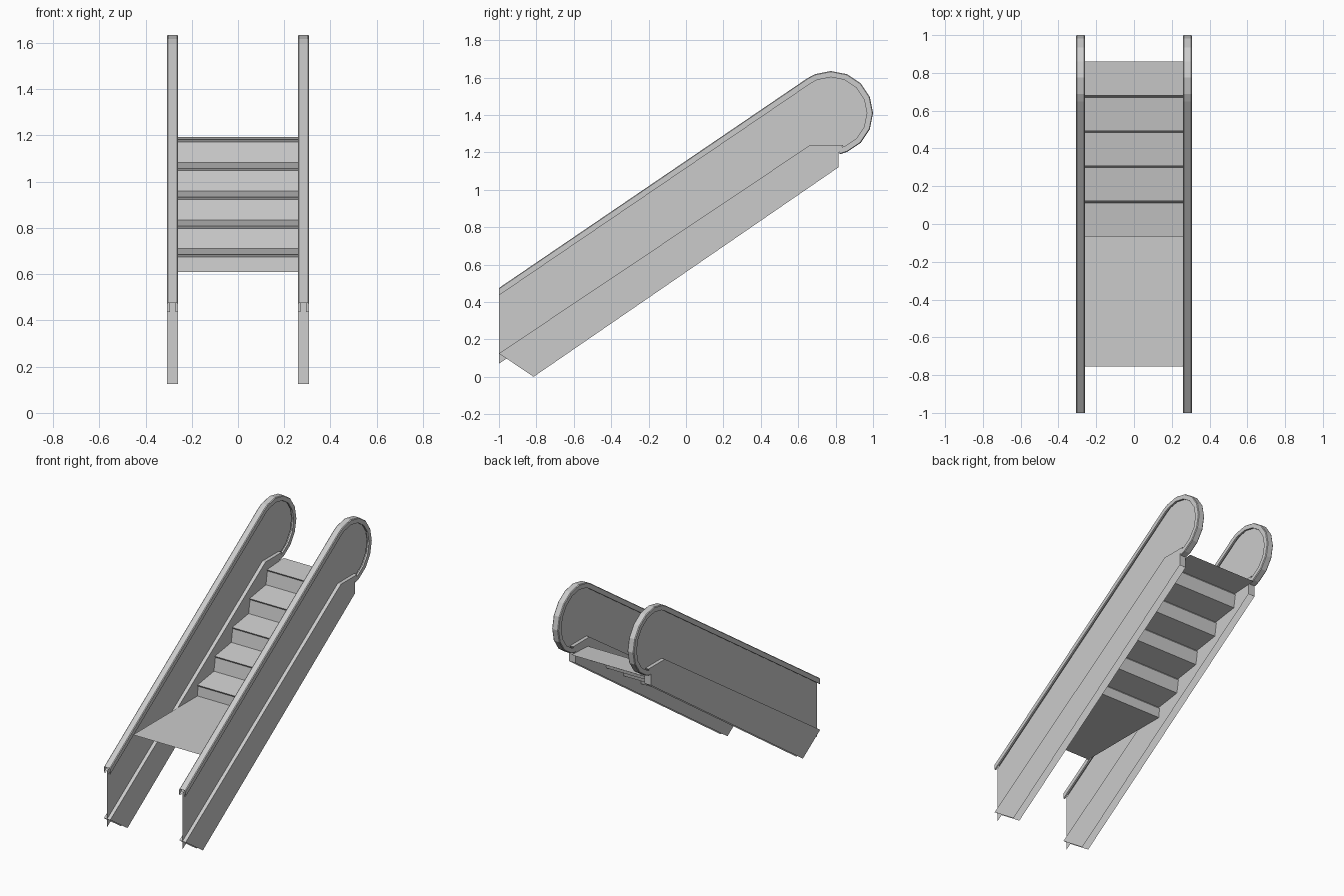
import bpy, math

if "Cube" in bpy.data.objects:
    bpy.data.objects.remove(bpy.data.objects["Cube"])

XC, HW = 0.283, 0.024          # side panel centre and half width
CY, CZ, R = 0.775, 1.41, 0.225  # rounded upper end


def make(name, verts, faces, mirror=False):
    me = bpy.data.meshes.new(name)
    me.from_pydata(verts, [], faces)
    me.update()
    ob = bpy.data.objects.new(name, me)
    bpy.context.collection.objects.link(ob)
    if mirror:
        ob.modifiers.new("Mirror", 'MIRROR')
    return ob


def strip(path, x0, x1, start=0):
    """Sheet of quads following a (y, z) path between two x positions."""
    verts = [(x, y, z) for y, z in path for x in (x0, x1)]
    faces = [(start + 2*i, start + 2*i + 1, start + 2*i + 3, start + 2*i + 2)
             for i in range(len(path) - 1)]
    return verts, faces


# Rail path: lower end, then around the arc; each entry gives the position at a depth
angles = [math.radians(a) for a in [124] + [112.5 - 22.5*i for i in range(9)] + [-78]]


def rail_path(depth):
    pts = [(-1.0, 0.475 - depth * 1.2)]
    return pts + [(CY + (R - depth) * math.cos(a), CZ + (R - depth) * math.sin(a))
                  for a in angles]


# Handrail: inverted channel with inward lips
section = [(-0.012, 0.033), (-HW, 0.033), (-HW, 0.004), (-0.019, 0),
           (0.019, 0), (HW, 0.004), (HW, 0.033), (0.012, 0.033)]
verts, faces = [], []
n = len(angles) + 1
for dx, d in section:
    verts += [(XC + dx, y, z) for y, z in rail_path(d)]
for j in range(len(section) - 1):
    for i in range(n - 1):
        a = j*n + i
        faces.append((a, a + n, a + n + 1, a + 1))
make("handrail", verts, faces, True)

# Balustrade panel: thin sheet under the handrail
outline = rail_path(0.02) + [(0.665, 1.185), (-1.0, 0.07)]
make("balustrade_panel", [(XC, y, z) for y, z in outline],
     [tuple(range(len(outline)))], True)

# Skirt: ledge and upper end cap, with a sheet on each side, open below
cap = [(-1.0, 0.125), (0.665, 1.24), (0.84, 1.24), (0.815, 1.195), (0.815, 1.12)]
verts, faces = strip(cap, XC - HW, XC + HW)
for x in (XC - HW, XC + HW):
    base = len(verts)
    side = cap + [(-0.815, 0.0)]
    verts += [(x, y, z) for y, z in side]
    faces.append(tuple(range(base, base + len(side))))
make("skirt", verts, faces, True)

# Steps: top landing, five nosed risers, then the flat lower plate
prof = [(0.86, 1.193)]
for k in range(5):
    y, z = 0.685 - 0.186*k, 1.182 - 0.1245*k
    prof += [(y - 0.006, z), (y, z - 0.01)]
    prof.append((y - 0.015, z - 0.098) if k < 4 else (y - 0.006, 0.61))
prof.append((-0.755, 0.61))
make("steps", *strip(prof, -(XC - HW), XC - HW))
